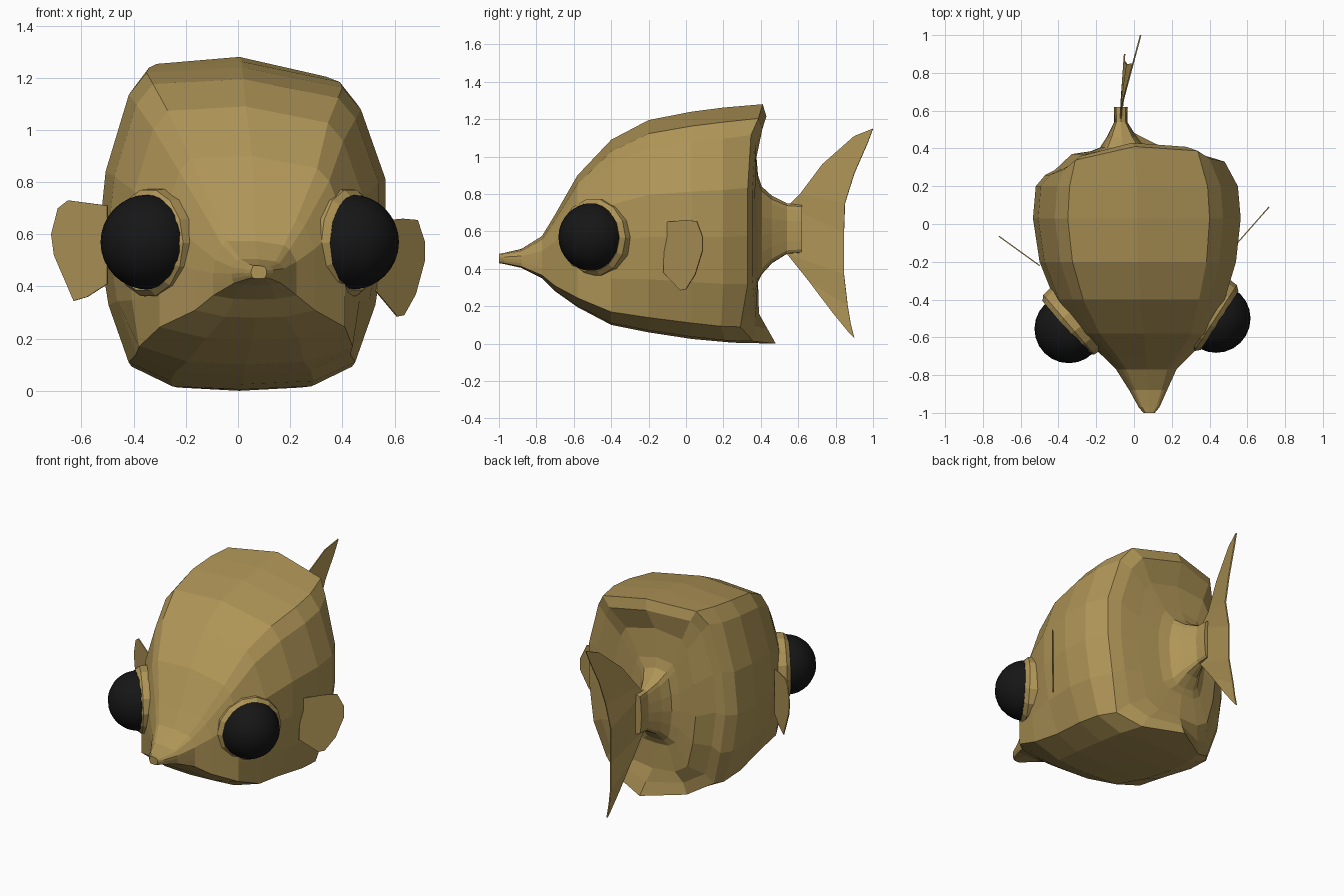
import bpy, bmesh, math
from mathutils import Vector

if "Cube" in bpy.data.objects:
    bpy.data.objects.remove(bpy.data.objects["Cube"])


def material(name, rgb):
    m = bpy.data.materials.new(name)
    m.diffuse_color = (*rgb, 1)
    m.use_nodes = True
    m.node_tree.nodes["Principled BSDF"].inputs["Base Color"].default_value = m.diffuse_color
    return m


SKIN = material("ochre_skin", (0.43, 0.30, 0.095))
BLACK = material("eye_black", (0.008, 0.008, 0.008))


def finish(name, bm, mat, smooth=False):
    bmesh.ops.recalc_face_normals(bm, faces=bm.faces)
    me = bpy.data.meshes.new(name)
    bm.to_mesh(me)
    bm.free()
    me.materials.append(mat)
    for p in me.polygons:
        p.use_smooth = smooth
    ob = bpy.data.objects.new(name, me)
    bpy.context.collection.objects.link(ob)
    return ob


def loft(name, rings, mat):
    bm = bmesh.new()
    vs = [[bm.verts.new(p) for p in r] for r in rings]
    n = len(vs[0])
    for a, b in zip(vs, vs[1:]):
        for i in range(n):
            j = (i + 1) % n
            bm.faces.new((a[i], a[j], b[j], b[i]))
    bm.faces.new(vs[0])
    bm.faces.new(vs[-1])
    return finish(name, bm, mat)


# half cross-section: width factor, height factor
HALF = [(0, 1), (.7, .96), (.83, .89), (1, .66), (1, .45), (.93, .25),
        (.79, .07), (.5, .01), (0, 0)]
SECTION = HALF + [(-x, t) for x, t in HALF[-2:0:-1]]

# body stations: y, centre x, half width, bottom z, top z
STATIONS = [
    (-1.0, .08, .03, .43, .48), (-.97, .08, .055, .425, .485), (-.88, .075, .1, .405, .505),
    (-.77, .065, .16, .35, .575), (-.7, .065, .23, .28, .69), (-.58, .055, .355, .195, .9),
    (-.4, .03, .45, .1, 1.09), (-.2, .02, .52, .06, 1.195), (.03, .015, .55, .025, 1.24),
    (.2, .015, .535, .005, 1.262), (.33, .005, .475, 0, 1.28), (.355, -.01, .41, .08, 1.215),
    (.37, -.03, .3, .16, 1.08), (.385, -.05, .18, .33, .9), (.405, -.06, .12, .37, .84),
    (.46, -.065, .08, .43, .79), (.54, -.07, .035, .48, .75), (.62, -.07, .037, .485, .745)]
# overhanging rear lips: top and bottom
LIPS = {.2: (0, .05), .33: (.08, .15), .355: (.075, .08), .37: (0, .02)}


def ring(y, cx, hw, zb, zt):
    top_lip, low_lip = LIPS.get(y, (0, 0))
    square = max(0, min(1, (-.2 - y) / .35, (y + 1) / .2))   # boxy chin
    pts = []
    for x, t in SECTION:
        lip = top_lip * max(0, t - .86) / .14 + low_lip * (1 - 1.6 * abs(x)) * (t < .1)
        back = .07 * max(0, -x) if .3 < y < .36 else 0
        tilt = -.08 * x * hw * max(0, 2 * t - 1)
        if 0 < t < .3 and abs(x) > .6:
            x += (math.copysign(1, x) - x) * square
        if x < 0 and t > .6:
            x *= .95                       # leaner upper left flank
        pts.append((cx + x * hw, y + lip - back, zb + t * (zt - zb) + tilt))
    return pts


loft("body", [ring(*s) for s in STATIONS], SKIN)

# eyes with raised sockets
SOCKET = [(.15, -.14), (.195, -.08), (.212, -.03), (.208, .02), (.185, .045), (.17, .03)]
EYES = [("right", (.435, -.50, .57), (.415, -.487, .567), (.84, -.54, 0)),
        ("left", (-.345, -.555, .57), (-.33, -.52, .567), (-.76, -.65, 0))]
for side, ball, base, axis in EYES:
    rot = Vector(axis).to_track_quat('Z', 'Y')
    rings = [[Vector(base) + rot @ Vector((r * math.cos(a), r * math.sin(a), h))
              for a in (math.tau * k / 14 for k in range(14))] for r, h in SOCKET]
    loft(side + "_eye_socket", rings, SKIN)
    bm = bmesh.new()
    bmesh.ops.create_uvsphere(bm, u_segments=24, v_segments=16, radius=.182)
    bmesh.ops.translate(bm, verts=bm.verts, vec=ball)
    finish(side + "_eye", bm, BLACK, True)


def thicken(ob, amount):
    mod = ob.modifiers.new("thickness", 'SOLIDIFY')
    mod.thickness, mod.offset = amount, 0


# side fins: outline is (distance along fin 0..1, z)
def side_fin(name, root, tip, outline):
    bm = bmesh.new()
    a, b = Vector(root), Vector(tip)
    bm.faces.new([bm.verts.new((*a.lerp(b, t), z)) for t, z in outline])
    thicken(finish(name, bm, SKIN), .006)


side_fin("right_fin", (.53, -.12), (.715, .09),
         [(0, .38), (.05, .65), (.55, .66), (.85, .655), (1, .57), (1, .5),
          (.81, .37), (.57, .29), (.43, .285)])
side_fin("left_fin", (-.50, -.22), (-.715, -.065),
         [(0, .41), (0, .71), (.7, .73), (.88, .70), (1, .6), (.95, .52),
          (.65, .37), (.6, .345), (.36, .36)])

# tail fin: leading y, z and trailing y, z from top to bottom, bent sideways
TAIL = [(.9, 1.11, .97, 1.07), (.73, .96, .9, .91), (.61, .8, .85, .75),
        (.54, .73, .845, .6), (.54, .48, .845, .37), (.66, .33, .865, .2),
        (.78, .17, .88, .11), (.87, .06, .9, .03)]


def bend(y, z):
    swing = .27 if z > .7 else .14 if z > .35 else .07
    return (-.07 + swing * max(0, y - .61), y, z)


bm = bmesh.new()
rows = [[bm.verts.new(bend(a, b)), bm.verts.new(bend(c, d))] for a, b, c, d in TAIL]
tip = bm.verts.new(bend(1.0, 1.15))
bm.faces.new((tip, rows[0][0], rows[0][1]))
for a, b in zip(rows, rows[1:]):
    bm.faces.new((a[0], b[0], b[1], a[1]))
thicken(finish("tail_fin", bm, SKIN), .008)
